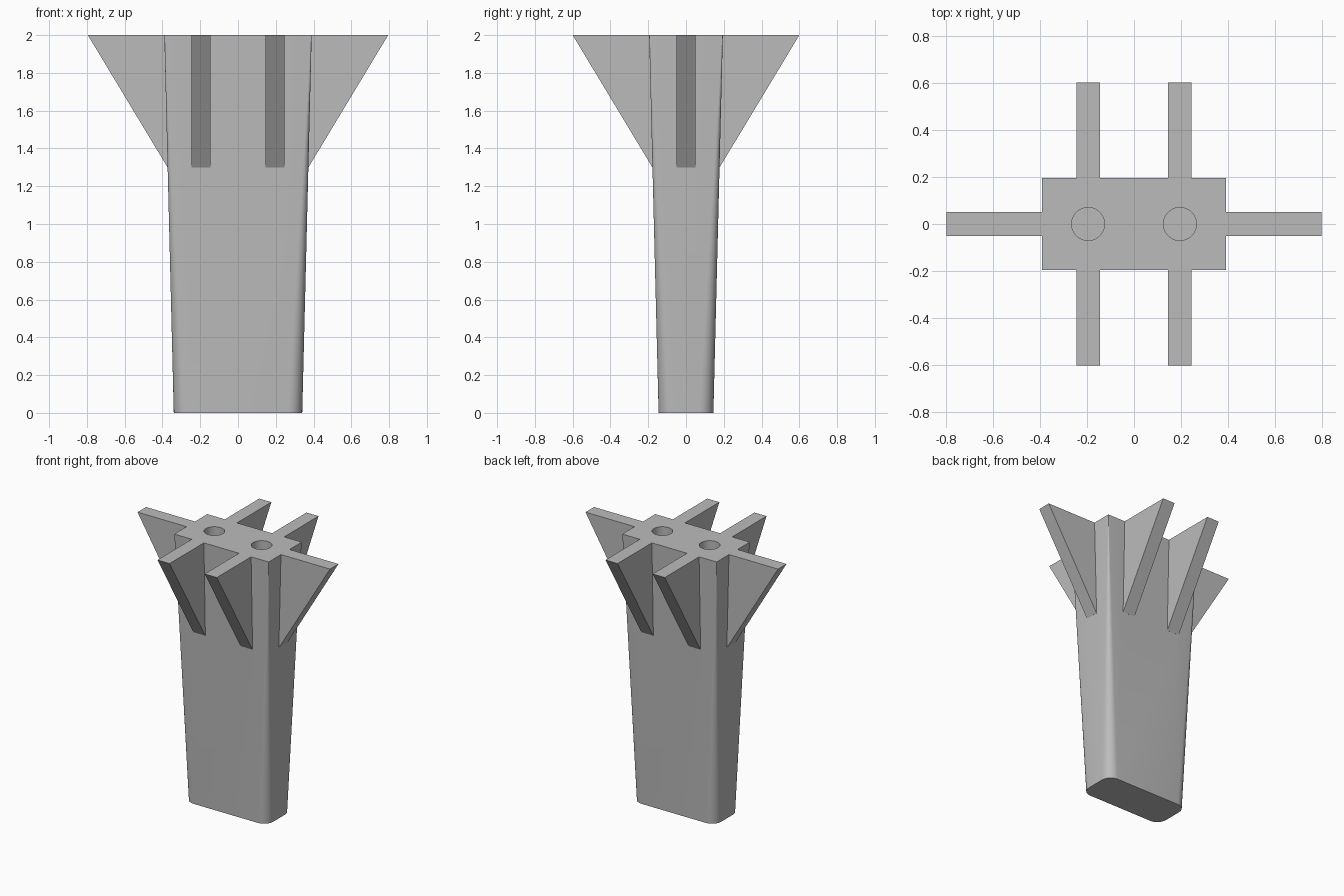
import bpy, bmesh
from math import cos, sin, pi, radians
from mathutils import Matrix

if "Cube" in bpy.data.objects:
    bpy.data.objects.remove(bpy.data.objects["Cube"])

grey = bpy.data.materials.new("plain grey")
grey.use_nodes = True
colour = (0.5, 0.5, 0.5, 1)
grey.diffuse_color = colour
grey.node_tree.nodes["Principled BSDF"].inputs["Base Color"].default_value = colour


def make(name, bm):
    bmesh.ops.recalc_face_normals(bm, faces=bm.faces)
    mesh = bpy.data.meshes.new(name)
    bm.to_mesh(mesh)
    bm.free()
    mesh.materials.append(grey)
    obj = bpy.data.objects.new(name, mesh)
    bpy.context.collection.objects.link(obj)
    return obj


def bridge(bm, low, high):
    bm.faces.new(low)
    bm.faces.new(high)
    for i in range(len(low)):
        j = (i + 1) % len(low)
        bm.faces.new((low[i], low[j], high[j], high[i]))


def rounded_ring(bm, hx, hy, r, z, steps=8):
    ring = []
    for k, (sx, sy) in enumerate([(1, 1), (-1, 1), (-1, -1), (1, -1)]):
        for s in range(steps + 1):
            a = (k + s / steps) * pi / 2
            ring.append(bm.verts.new((sx * (hx - r) + r * cos(a),
                                      sy * (hy - r) + r * sin(a), z)))
    return ring


def fin(name, root, reach, offset, angle):
    # Triangular rib: profile in x-z, thickened along y, then turned about z
    bm = bmesh.new()
    profile = [(root - 0.04, 1.3), (root, 1.3), (reach, 2), (root - 0.04, 2)]
    sides = [[bm.verts.new((x, y, z)) for x, z in profile] for y in (-0.05, 0.05)]
    bridge(bm, *sides)
    bm.transform(Matrix.Translation((offset, 0, 0)) @ Matrix.Rotation(angle, 4, "Z"))
    return make(name, bm)


def combine(target, tool, operation):
    mod = target.modifiers.new(operation, "BOOLEAN")
    mod.operation = operation
    mod.solver = "EXACT"
    mod.object = tool
    bpy.context.view_layer.objects.active = target
    bpy.ops.object.modifier_apply(modifier=mod.name)
    bpy.data.objects.remove(tool)


# Tapered body: rounded foot widening to a square-cornered top
bm = bmesh.new()
bridge(bm, rounded_ring(bm, 0.34, 0.145, 0.075, 0),
       rounded_ring(bm, 0.39, 0.195, 0.002, 2))
body = make("flared_post", bm)

# Ribs around the top
for side, angle in ((1, 0), (-1, pi)):
    combine(body, fin("side_fin", 0.373, 0.795, 0, angle), "UNION")
    for x in (-0.195, 0.195):
        combine(body, fin("face_fin", 0.178, 0.6, x, side * pi / 2), "UNION")

# Round sockets in the top
for x in (-0.195, 0.195):
    bm = bmesh.new()
    bmesh.ops.create_cone(bm, cap_ends=True, segments=48, radius1=0.07, radius2=0.07,
                          depth=1.2, matrix=Matrix.Translation((x, 0, 2)))
    combine(body, make("socket_cutter", bm), "DIFFERENCE")

bpy.ops.object.select_all(action="DESELECT")
body.select_set(True)
bpy.context.view_layer.objects.active = body
bpy.ops.object.shade_smooth_by_angle(angle=radians(30))
